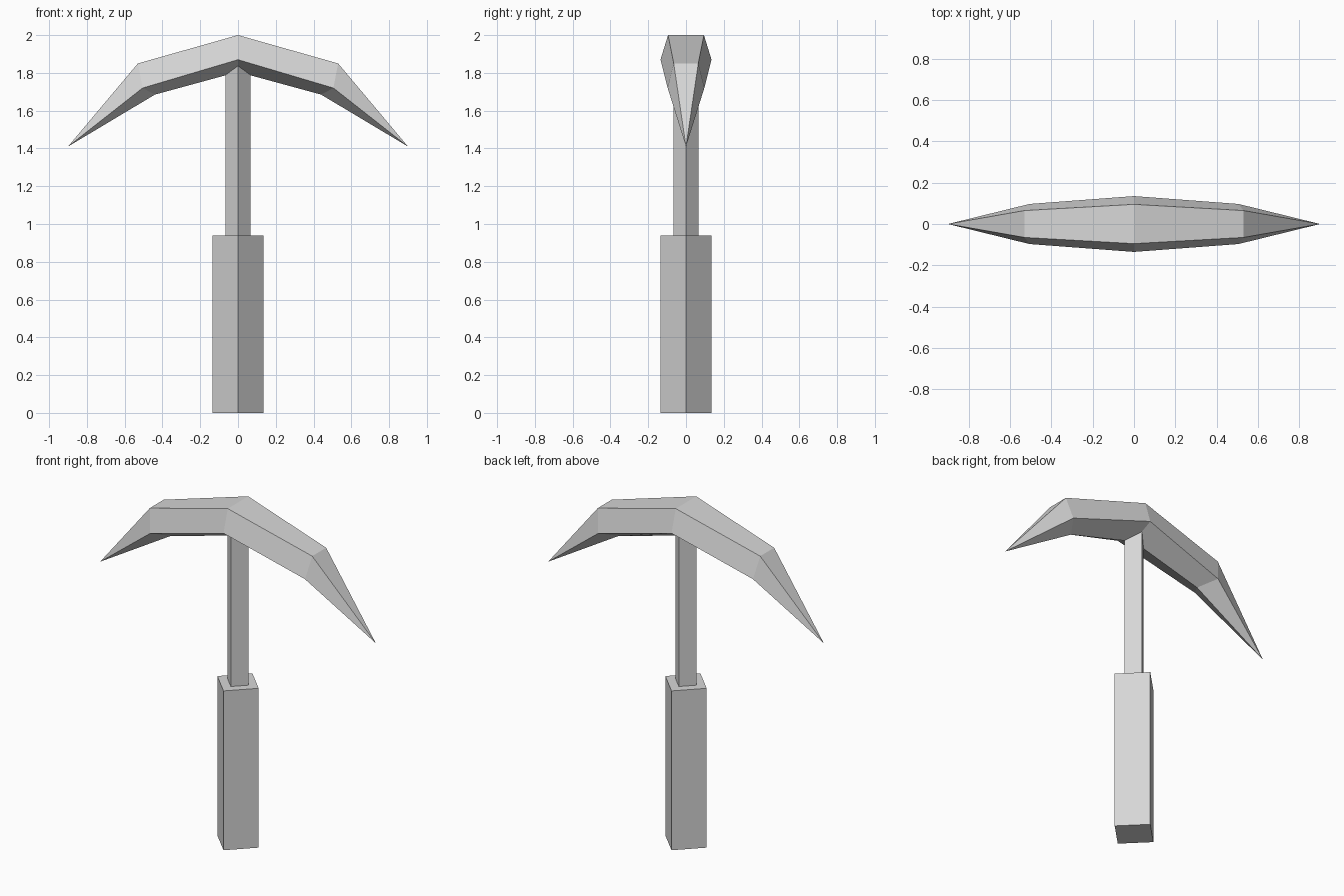
import bpy
import bmesh
import math

cube = bpy.data.objects.get("Cube")
if cube:
    bpy.data.objects.remove(cube, do_unlink=True)

# Single flat grey
GREY = (0.68, 0.68, 0.68, 1.0)
grey = bpy.data.materials.new("plain grey")
grey.use_nodes = True
grey.diffuse_color = GREY
grey.node_tree.nodes["Principled BSDF"].inputs["Base Color"].default_value = GREY


def add_object(name, bm):
    bmesh.ops.recalc_face_normals(bm, faces=bm.faces)
    mesh = bpy.data.meshes.new(name)
    bm.to_mesh(mesh)
    bm.free()
    mesh.materials.append(grey)
    obj = bpy.data.objects.new(name, mesh)
    bpy.context.collection.objects.link(obj)
    return obj


def square_post(name, radius, bottom, top):
    """Four-sided post with its corners on the x and y axes."""
    bm = bmesh.new()
    ring = [bm.verts.new((radius * math.cos(i * math.pi / 2),
                          radius * math.sin(i * math.pi / 2), bottom))
            for i in range(4)]
    base = bm.faces.new(ring)
    lid = bmesh.ops.extrude_face_region(bm, geom=[base], use_keep_orig=True)
    verts = [v for v in lid["geom"] if isinstance(v, bmesh.types.BMVert)]
    bmesh.ops.translate(bm, verts=verts, vec=(0, 0, top - bottom))
    return add_object(name, bm)


def five_sided_ring(bm, top, widest, keel):
    """Cross-section: flat top, widest line, keel; each an (x, half width, z)."""
    points = [(top, 1), (widest, 1), (keel, 0), (widest, -1), (top, -1)]
    return [bm.verts.new((x, side * y, z)) for (x, y, z), side in points]


# Grip and shaft
square_post("grip", 0.135, 0.0, 0.94)
square_post("shaft", 0.067, 0.94, 1.88)

# Curved pick head: one arm tapering to a point, mirrored
bm = bmesh.new()
middle = five_sided_ring(bm, (0, 0.095, 2.0), (0, 0.135, 1.87), (0, 0, 1.805))
bend = five_sided_ring(bm, (0.53, 0.065, 1.85), (0.505, 0.097, 1.72), (0.44, 0, 1.685))
tip = bm.verts.new((0.9, 0, 1.41))
for i in range(5):
    j = (i + 1) % 5
    bm.faces.new((middle[i], middle[j], bend[j], bend[i]))
    bm.faces.new((bend[i], bend[j], tip))
head = add_object("pick_head", bm)
mirror = head.modifiers.new("mirror", 'MIRROR')
mirror.use_axis[0] = True
mirror.use_clip = True
